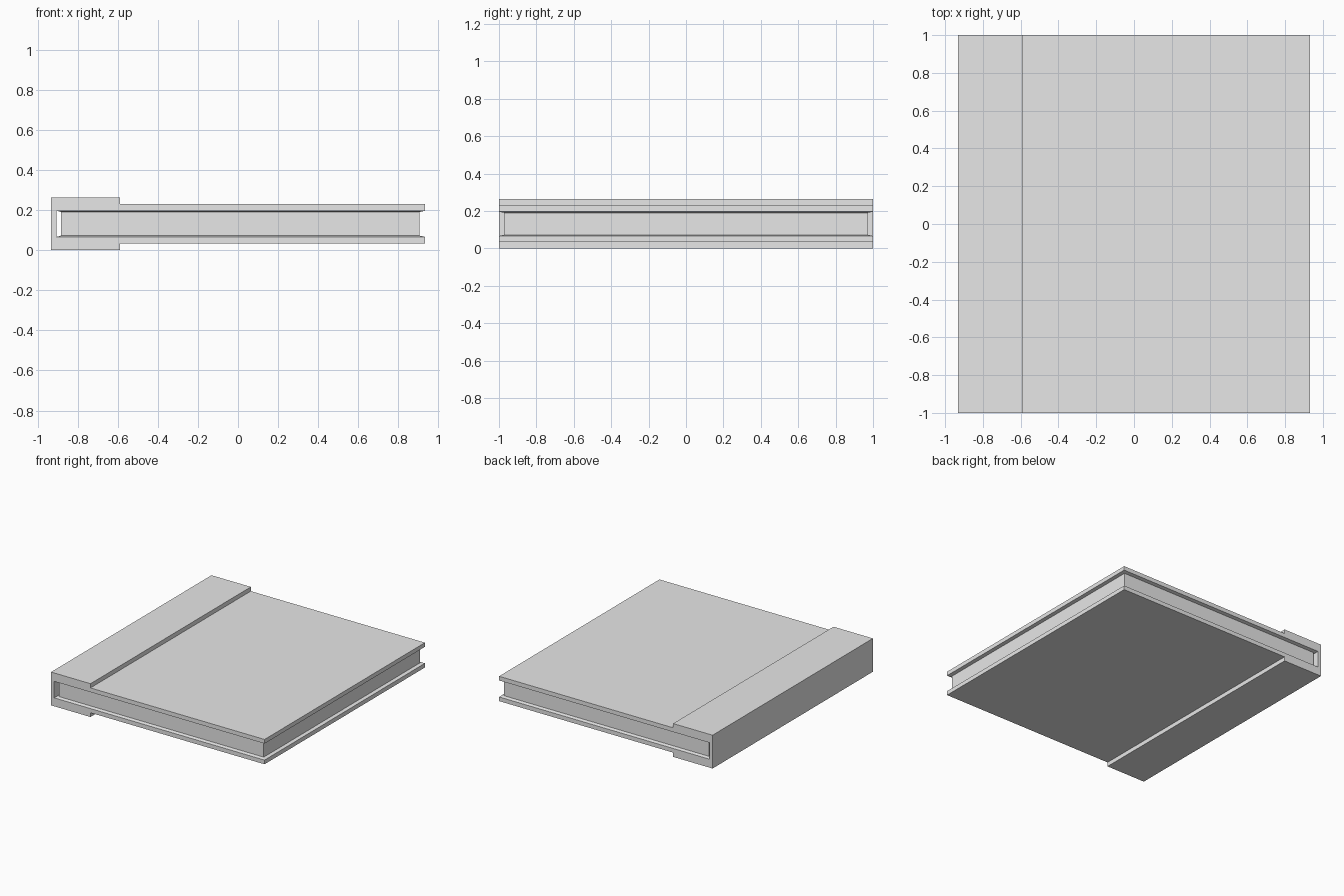
import bpy
import bmesh

if "Cube" in bpy.data.objects:
    bpy.data.objects.remove(bpy.data.objects["Cube"], do_unlink=True)

# One plain grey for the whole book
GREY = (0.8, 0.8, 0.8, 1.0)
grey = bpy.data.materials.new("light grey")
grey.use_nodes = True
grey.diffuse_color = GREY
grey.node_tree.nodes["Principled BSDF"].inputs["Base Color"].default_value = GREY

LENGTH, HEIGHT = 2.0, 0.263
MID = HEIGHT / 2
SPINE_X, FORE_X = -0.932, 0.932
SPINE_IN, STEP_X = -0.905, -0.588


def finish(name, bm):
    bmesh.ops.recalc_face_normals(bm, faces=bm.faces)
    mesh = bpy.data.meshes.new(name)
    bm.to_mesh(mesh)
    bm.free()
    mesh.materials.append(grey)
    obj = bpy.data.objects.new(name, mesh)
    bpy.context.collection.objects.link(obj)
    return obj


# Cover: upper half of the section, mirrored in height, extruded along the spine
upper = [(SPINE_X, MID), (STEP_X, MID), (STEP_X, 0.098), (FORE_X, 0.098),
         (FORE_X, 0.065), (SPINE_IN, 0.065)]
section = upper + [(x, -h) for x, h in reversed(upper)]
bm = bmesh.new()
outline = [bm.verts.new((x, -LENGTH / 2, MID + h)) for x, h in section]
face = bm.faces.new(outline)
sweep = bmesh.ops.extrude_face_region(bm, geom=[face])
bmesh.ops.translate(bm, vec=(0, LENGTH, 0),
                    verts=[g for g in sweep["geom"] if isinstance(g, bmesh.types.BMVert)])
finish("cover", bm)

# Page block: stacked rectangles, flaring out to the cover edge at top and bottom
outer = (SPINE_IN, FORE_X, LENGTH / 2)
inner = (-0.882, 0.906, 0.973)
bm = bmesh.new()
rings = []
for (x0, x1, y), h in ((outer, -0.065), (inner, -0.059), (inner, 0.059), (outer, 0.065)):
    corners = ((x0, -y), (x1, -y), (x1, y), (x0, y))
    rings.append([bm.verts.new((cx, cy, MID + h)) for cx, cy in corners])
for low, high in zip(rings, rings[1:]):
    for i in range(4):
        j = (i + 1) % 4
        bm.faces.new((low[i], low[j], high[j], high[i]))
finish("page_block", bm)
